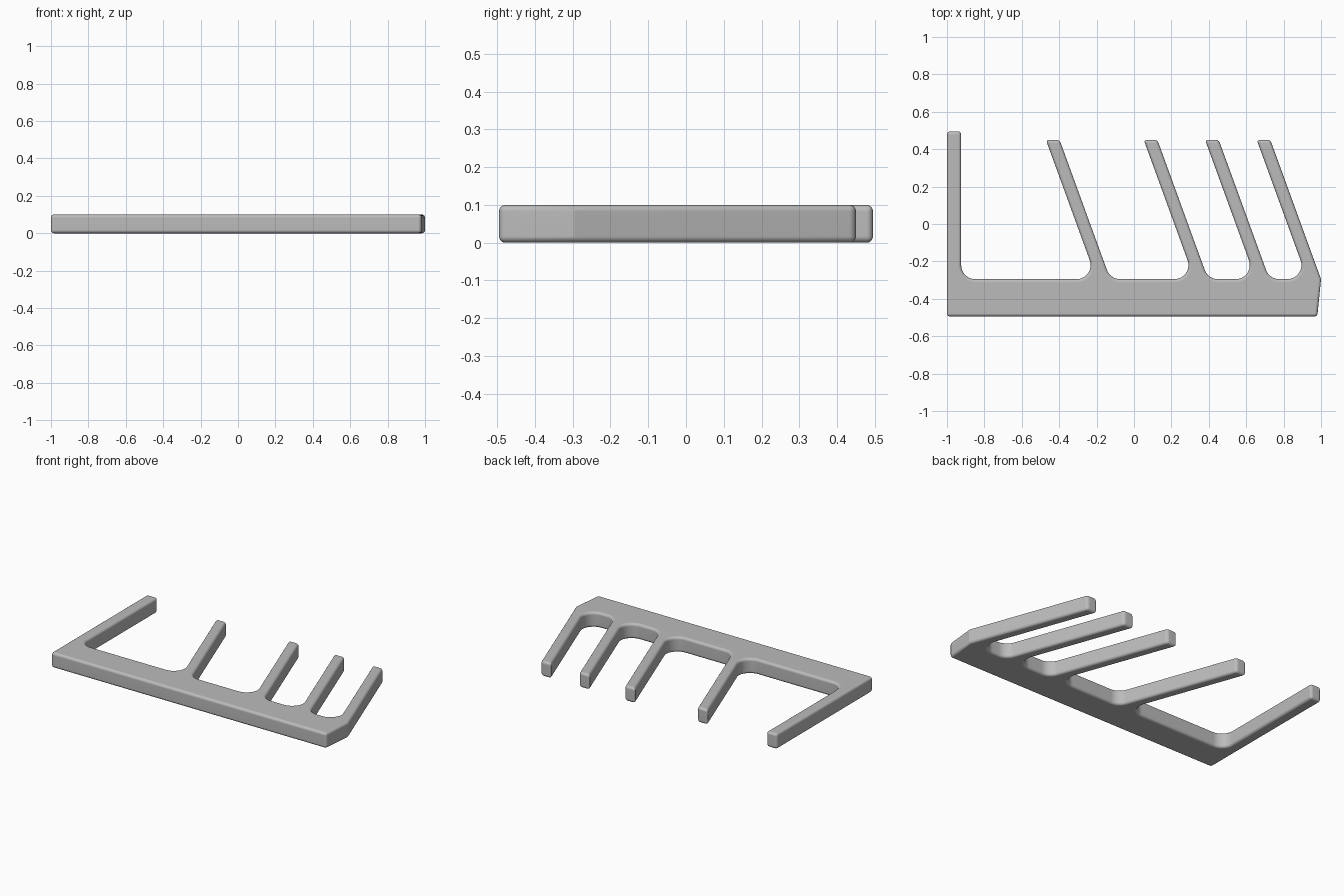
import bpy, bmesh, math
from mathutils import Vector

if "Cube" in bpy.data.objects:
    bpy.data.objects.remove(bpy.data.objects["Cube"], do_unlink=True)

HEIGHT, FRONT, BACK, TIP = 0.1, -0.495, -0.295, 0.45
ROUND, FILLET, STEPS, WIDTH = 0.017, 0.075, 9, 0.073
SLANT = math.tan(math.radians(20))
SHIFT = (TIP - BACK) * SLANT            # sideways run of a slanted tine
TINE_TIPS = [-0.471, 0.052, 0.38, 0.656]


def fillet(prev, corner, nxt):
    """Points of a tangent arc that replaces an inner corner."""
    a = (Vector(prev) - Vector(corner)).normalized()
    b = (Vector(nxt) - Vector(corner)).normalized()
    half = a.angle(b) / 2
    centre = Vector(corner) + (a + b).normalized() * FILLET / math.sin(half)
    start = Vector(corner) + a * FILLET / math.tan(half) - centre
    end = Vector(corner) + b * FILLET / math.tan(half) - centre
    turn = math.pi - 2 * half
    return [centre + (start * math.sin((1 - t) * turn) + end * math.sin(t * turn)) / math.sin(turn)
            for t in (i / STEPS for i in range(STEPS + 1))]


# Outline, clockwise: base and upright arm, then every slanted tine
corners = [(0.98, FRONT), (-1, FRONT), (-1, -FRONT), (-0.924, -FRONT), (-0.924, BACK)]
inner = {4}
for x in TINE_TIPS:
    inner.add(len(corners))
    corners += [(x + SHIFT, BACK), (x, TIP), (x + WIDTH, TIP)]
    if x != TINE_TIPS[-1]:
        inner.add(len(corners))
        corners.append((x + WIDTH + SHIFT, BACK))
corners.append((1, BACK))

outline = []
for i, p in enumerate(corners):
    if i in inner:
        outline += fillet(corners[i - 1], p, corners[i + 1])
    else:
        outline.append(Vector(p))

# Extrude the outline and round its edges
bm = bmesh.new()
face = bm.faces.new([bm.verts.new((p.x, p.y, 0)) for p in outline])
top = bmesh.ops.extrude_face_region(bm, geom=[face], use_keep_orig=True)["geom"]
bmesh.ops.translate(bm, vec=(0, 0, HEIGHT), verts=[g for g in top if isinstance(g, bmesh.types.BMVert)])
bmesh.ops.recalc_face_normals(bm, faces=bm.faces)
edges = [e for e in bm.edges if e.calc_face_angle(0) > math.radians(30)]
bmesh.ops.bevel(bm, geom=edges, offset=ROUND, offset_type='OFFSET', segments=4,
                profile=0.5, affect='EDGES', clamp_overlap=True)
bmesh.ops.recalc_face_normals(bm, faces=bm.faces)
mesh = bpy.data.meshes.new("tined_plate")
bm.to_mesh(mesh)
bm.free()

# Grey material
grey = bpy.data.materials.new("grey")
grey.use_nodes = True
colour = (0.5, 0.5, 0.5, 1)
grey.diffuse_color = colour
next(n for n in grey.node_tree.nodes if n.type == 'BSDF_PRINCIPLED').inputs["Base Color"].default_value = colour
mesh.materials.append(grey)

plate = bpy.data.objects.new("tined_plate", mesh)
bpy.context.collection.objects.link(plate)
bpy.ops.object.select_all(action='DESELECT')
plate.select_set(True)
bpy.context.view_layer.objects.active = plate
bpy.ops.object.shade_smooth_by_angle(angle=math.radians(25))
weighted = plate.modifiers.new("weighted_normals", 'WEIGHTED_NORMAL')
weighted.keep_sharp = True
